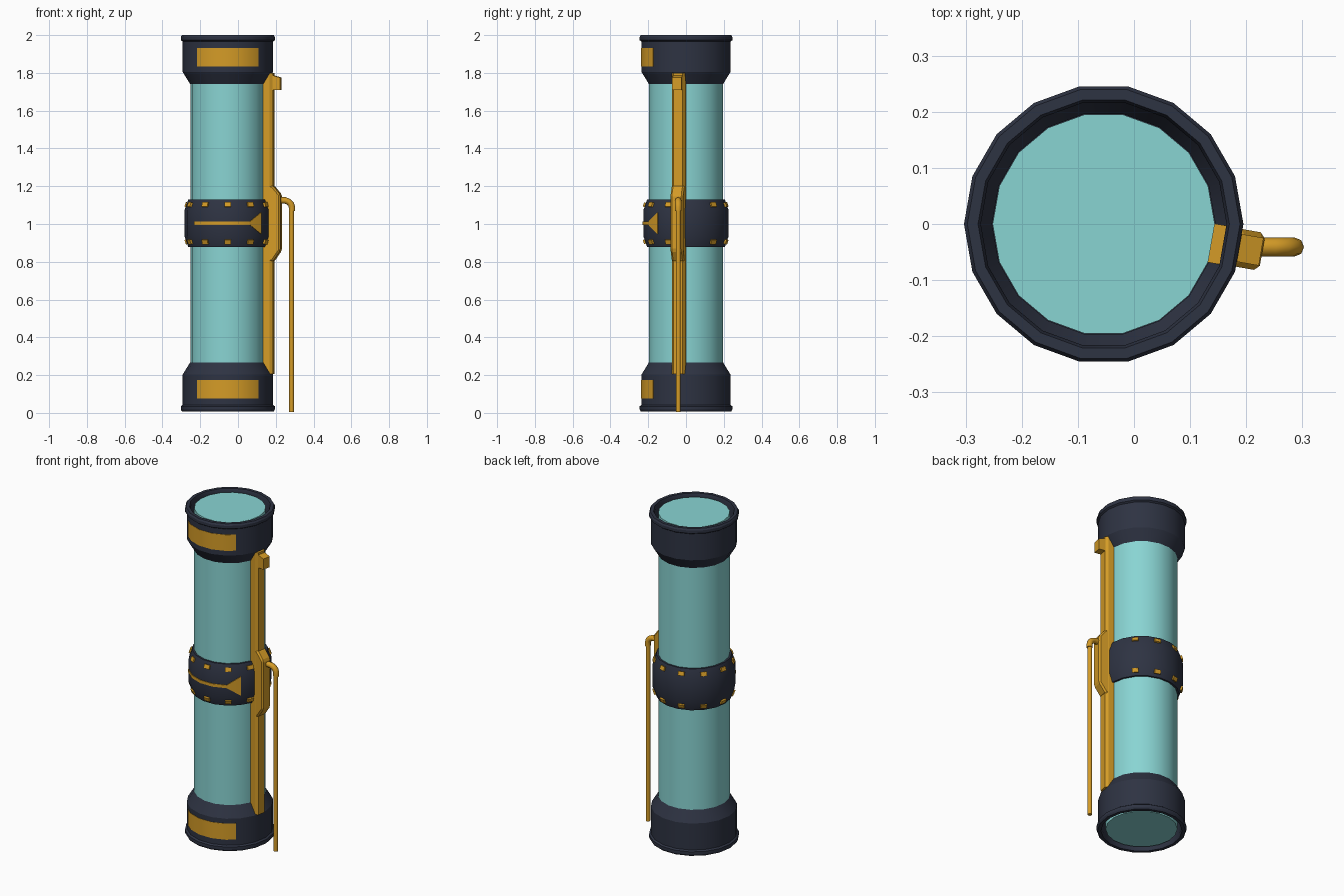
import bpy, bmesh
from math import sin, cos, radians
from mathutils import Matrix, Vector

if "Cube" in bpy.data.objects:
    bpy.data.objects.remove(bpy.data.objects["Cube"])

N = 18             # sides of the canister
CX = -0.054        # canister axis
MID = 1.004        # mid height
STEP = 360 / N


def material(name, col):
    m = bpy.data.materials.new(name)
    m.diffuse_color = (*col, 1)
    m.use_nodes = True
    m.node_tree.nodes["Principled BSDF"].inputs["Base Color"].default_value = m.diffuse_color
    return m


NAVY = material("dark_metal", (0.027, 0.033, 0.055))
GOLD = material("gold_metal", (0.66, 0.33, 0.02))
GLASS = material("teal_glass", (0.25, 0.66, 0.65))


def add(name, bm, mat, smooth=False):
    bmesh.ops.recalc_face_normals(bm, faces=bm.faces)
    me = bpy.data.meshes.new(name)
    bm.to_mesh(me)
    bm.free()
    me.materials.append(mat)
    ob = bpy.data.objects.new(name, me)
    bpy.context.collection.objects.link(ob)
    if smooth:
        bpy.ops.object.select_all(action='DESELECT')
        bpy.context.view_layer.objects.active = ob
        ob.select_set(True)
        bpy.ops.object.shade_smooth_by_angle(angle=radians(25))
    return ob


def lathe(name, profile, mat, closed=True):
    """Revolve (r, z) points; open profiles get end caps."""
    bm = bmesh.new()
    rings = [[bm.verts.new((CX + r * cos(radians(i * STEP)), r * sin(radians(i * STEP)), z))
              for i in range(N)] for r, z in profile]
    pairs = list(zip(rings, rings[1:]))
    if closed:
        pairs.append((rings[-1], rings[0]))
    else:
        bm.faces.new(rings[0])
        bm.faces.new(rings[-1])
    for a, b in pairs:
        for i in range(N):
            j = (i + 1) % N
            bm.faces.new((a[i], a[j], b[j], b[i]))
    return add(name, bm, mat, True)


def facet_r(r, ang):
    """Distance to the side of the N-gon at a given angle."""
    return r * cos(radians(STEP / 2)) / cos(radians(ang % STEP - STEP / 2))


def wrap(name, a0, a1, zc, h0, h1, r, t=0.004):
    """Thin plate hugging the facets; half height runs from h0 to h1."""
    angs = [a0] + [a for a in range(-360, 361, int(STEP)) if a0 < a < a1] + [a1]
    bm = bmesh.new()
    rows = []
    for a in angs:
        h = h0 + (h1 - h0) * (a - a0) / (a1 - a0)
        row = []
        for off, s in ((-t, -1), (t, -1), (t, 1), (-t, 1)):
            d = facet_r(r, a) + off
            row.append(bm.verts.new((CX + d * cos(radians(a)), d * sin(radians(a)), zc + s * h)))
        rows.append(row)
    for p, q in zip(rows, rows[1:]):
        for i in range(4):
            j = (i + 1) % 4
            bm.faces.new((p[i], p[j], q[j], q[i]))
    bm.faces.new(rows[0])
    bm.faces.new(rows[-1])
    return add(name, bm, GOLD, True)


def prism(name, pts, vec, frame):
    """Extrude a polygon along vec, then place it with frame."""
    bm = bmesh.new()
    f = bm.faces.new([bm.verts.new(p) for p in pts])
    ext = bmesh.ops.extrude_face_region(bm, geom=[f])
    bmesh.ops.translate(bm, vec=vec, verts=[v for v in ext["geom"] if isinstance(v, bmesh.types.BMVert)])
    bm.transform(frame)
    return add(name, bm, GOLD)


def tube(name, pts, r):
    cu = bpy.data.curves.new(name, 'CURVE')
    cu.dimensions = '3D'
    cu.bevel_depth, cu.bevel_resolution, cu.use_fill_caps = r, 2, True
    sp = cu.splines.new('POLY')
    sp.points.add(len(pts) - 1)
    for p, c in zip(sp.points, pts):
        p.co = (*c, 1)
    cu.materials.append(GOLD)
    bpy.context.collection.objects.link(bpy.data.objects.new(name, cu))


# glass cylinder
lathe("glass_tube", [(0.198, 0.02), (0.198, 1.988)], GLASS, closed=False)

# end caps, hollow around the glass, with gold label plates
cap = [(0.199, 1.74), (0.239, 1.805), (0.239, 1.966), (0.249, 1.973), (0.249, 1.990),
       (0.243, 2.0), (0.224, 2.0), (0.219, 1.985), (0.219, 1.80), (0.199, 1.76)]
for name, s in (("top", 1), ("bottom", -1)):
    lathe(name + "_cap", [(r, MID + s * (z - MID)) for r, z in cap], NAVY)
    wrap(name + "_plate", -133, -47, MID + s * 0.879, 0.049, 0.049, 0.239, 0.002)

# middle ring
lathe("middle_ring", [(0.195, 0.878), (0.209, 0.878), (0.229, 0.935), (0.229, 1.073),
                      (0.209, 1.13), (0.195, 1.13)], NAVY)

# arrow on the ring
wrap("arrow_shaft", -140, -58, MID, 0.009, 0.009, 0.229)
wrap("arrow_head", -62, -40, MID, 0.003, 0.058, 0.229)

# studs on the ring chamfers; the one behind the rail is left out
for k in range(11):
    if k == 3:
        continue
    ang = radians(-90 + k * 360 / 11)
    for s in (1, -1):
        bm = bmesh.new()
        bmesh.ops.create_cube(bm, size=1)
        bm.transform(Matrix.Translation((CX, 0, MID + s * 0.097)) @ Matrix.Rotation(ang, 4, 'Z')
                     @ Matrix.Translation((0.217, 0, 0)) @ Matrix.Rotation(-s * radians(19), 4, 'Y')
                     @ Matrix.Diagonal((0.018, 0.036, 0.024, 1)))
        add("ring_stud", bm, GOLD)

# side rail, seated on the facet at -10 degrees
F = Matrix.Translation((CX, 0, 0)) @ Matrix.Rotation(radians(-10), 4, 'Z')
prism("side_rail", [(0.194, -0.035, 0.205), (0.23, -0.035, 0.205), (0.246, -0.024, 0.205),
                    (0.246, 0.024, 0.205), (0.23, 0.035, 0.205), (0.194, 0.035, 0.205)],
      (0, 0, 1.595), F)

# rail stub near the top
prism("rail_stub", [(0.235, -0.025, 1.71), (0.285, -0.025, 1.71), (0.285, -0.025, 1.775),
                    (0.235, -0.025, 1.79)], (0, 0.05, 0), F)

# housing across the ring
housing = prism("rail_housing", [(0.2, -0.034, 0.80), (0.245, -0.034, 0.80), (0.287, -0.034, 0.86),
                                 (0.287, -0.034, 1.155), (0.245, -0.034, 1.205), (0.2, -0.034, 1.205)],
                (0, 0.068, 0), F)
bev = housing.modifiers.new("bevel", 'BEVEL')
bev.width = 0.009
bev.segments = 1

# hanging rod with elbow
Y = -0.041
tube("rod_elbow", [(0.215, Y, 1.125), (0.25, Y, 1.125), (0.268, Y, 1.118), (0.281, Y, 1.105),
                   (0.286, Y, 1.088), (0.286, Y, 1.068)], 0.017)
tube("rod", [(0.284, Y, 1.08), (0.284, Y, 0.004)], 0.013)
